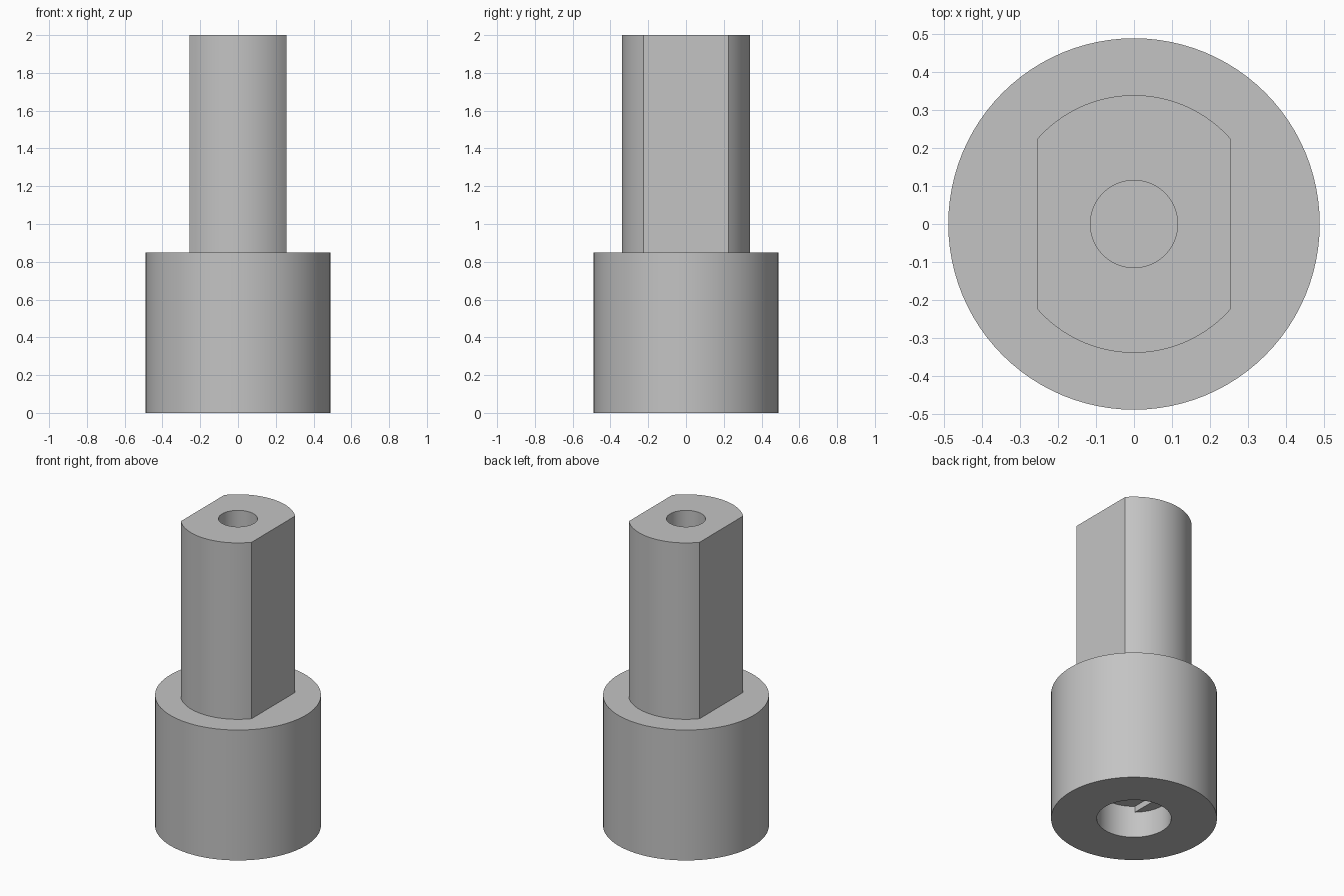
import bpy
import bmesh
from math import cos, sin, tau

SEGMENTS = 96

cube = bpy.data.objects.get("Cube")
if cube:
    bpy.data.objects.remove(cube, do_unlink=True)

grey = bpy.data.materials.new("plain_grey")
grey.use_nodes = True
colour = (0.55, 0.55, 0.55, 1)
grey.diffuse_color = colour
grey.node_tree.nodes["Principled BSDF"].inputs["Base Color"].default_value = colour


def ring(bm, radius, z, flat=None):
    """Circle of vertices; flat limits x to make a double-D outline."""
    limit = flat or radius
    verts = []
    for i in range(SEGMENTS):
        a = tau * i / SEGMENTS
        x = max(-limit, min(limit, radius * cos(a)))
        verts.append(bm.verts.new((x, radius * sin(a), z)))
    return verts


def skin(name, sections):
    """Join successive rings into one closed solid."""
    bm = bmesh.new()
    rings = [ring(bm, *s) for s in sections]
    for low, high in zip(rings, rings[1:]):
        for i in range(SEGMENTS):
            j = (i + 1) % SEGMENTS
            bm.faces.new((low[i], low[j], high[j], high[i]))
    bm.faces.new(rings[0][::-1])
    bm.faces.new(rings[-1])
    bmesh.ops.remove_doubles(bm, verts=bm.verts, dist=0.0005)
    bmesh.ops.recalc_face_normals(bm, faces=bm.faces)
    mesh = bpy.data.meshes.new(name)
    bm.to_mesh(mesh)
    bm.free()
    mesh.materials.append(grey)
    obj = bpy.data.objects.new(name, mesh)
    bpy.context.collection.objects.link(obj)
    return obj


# Corner positions that fall exactly on ring vertices
shaft_flat = 0.34 * cos(tau * 11 / SEGMENTS)
socket_flat = 0.22 * cos(tau * 13 / SEGMENTS)

adapter = skin("stepped_shaft", [
    # keyed socket and round counterbore underneath
    (0.22, 0.21, socket_flat),
    (0.22, 0.17, socket_flat),
    (0.22, 0.17),
    (0.22, 0),
    # round base
    (0.49, 0),
    (0.49, 0.85),
    # shaft with two flats
    (0.34, 0.85, shaft_flat),
    (0.34, 2, shaft_flat),
    # blind hole in the top
    (0.115, 2),
    (0.115, 1.4),
])

bpy.ops.object.select_all(action="DESELECT")
adapter.select_set(True)
bpy.context.view_layer.objects.active = adapter
bpy.ops.object.shade_smooth_by_angle(angle=0.5)
